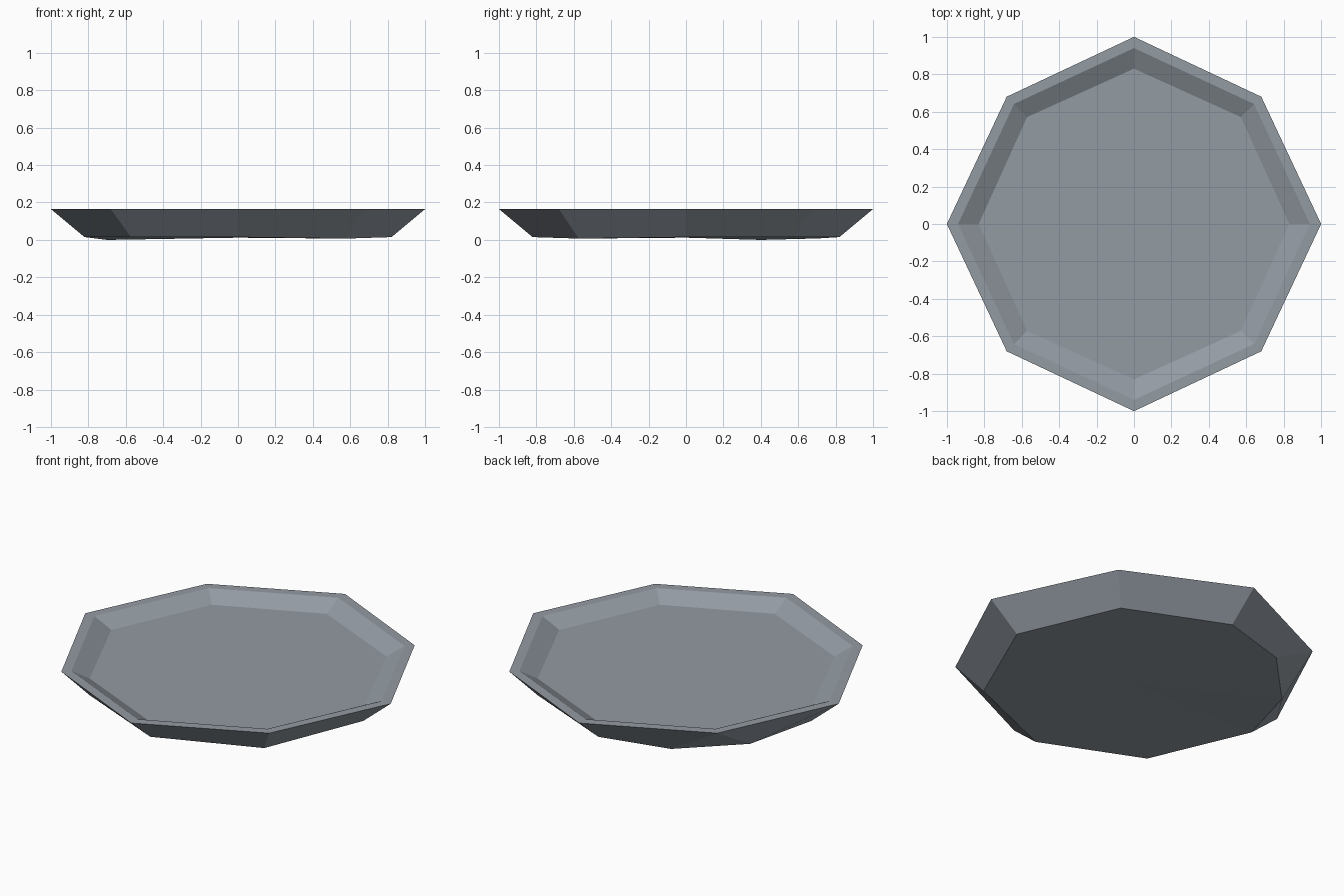
import bpy, bmesh, math

if "Cube" in bpy.data.objects:
    bpy.data.objects.remove(bpy.data.objects["Cube"])

mat = bpy.data.materials.new("blue grey")
mat.diffuse_color = (0.29, 0.325, 0.365, 1)
mat.use_nodes = True
mat.node_tree.nodes["Principled BSDF"].inputs["Base Color"].default_value = mat.diffuse_color

bm = bmesh.new()

def ring(axis, diag, z):
    """Octagon with separate radii for its axis and diagonal corners."""
    verts = []
    for i in range(8):
        r = diag if i % 2 else axis
        a = i * math.pi / 4
        verts.append(bm.verts.new((r * math.cos(a), r * math.sin(a), z)))
    return verts

def bridge(a, b):
    for i in range(8):
        j = (i + 1) % 8
        bm.faces.new((a[i], a[j], b[j], b[i]))

def fan(loop, z, up):
    c = bm.verts.new((0, 0, z))
    for i, v in enumerate(loop):
        w = loop[(i + 1) % len(loop)]
        bm.faces.new((v, w, c) if up else (w, v, c))

# rim, inner slope and sunken floor
outer = ring(1.0, 0.962, 0.165)
inner = ring(0.94, 0.907, 0.165)
floor = ring(0.83, 0.808, 0.112)
bridge(outer, inner)
bridge(inner, floor)
fan(floor, 0.113, True)

# underside, with the back-left corner split in two
base = ring(0.82, 0.81, 0.015)
base[7].co.z = 0.007
split_a = base[3]
split_a.co = (-0.40, 0.71, 0.008)
split_b = bm.verts.new((-0.70, 0.40, 0.0))
for i in range(8):
    j = (i + 1) % 8
    start = split_b if i == 3 else base[i]
    bm.faces.new((start, base[j], outer[j], outer[i]))
bm.faces.new((split_a, split_b, outer[3]))
fan(base[:4] + [split_b] + base[4:], 0.012, False)

bmesh.ops.recalc_face_normals(bm, faces=bm.faces)
mesh = bpy.data.meshes.new("octagonal_dish")
bm.to_mesh(mesh)
bm.free()
mesh.materials.append(mat)
dish = bpy.data.objects.new("octagonal_dish", mesh)
bpy.context.collection.objects.link(dish)
